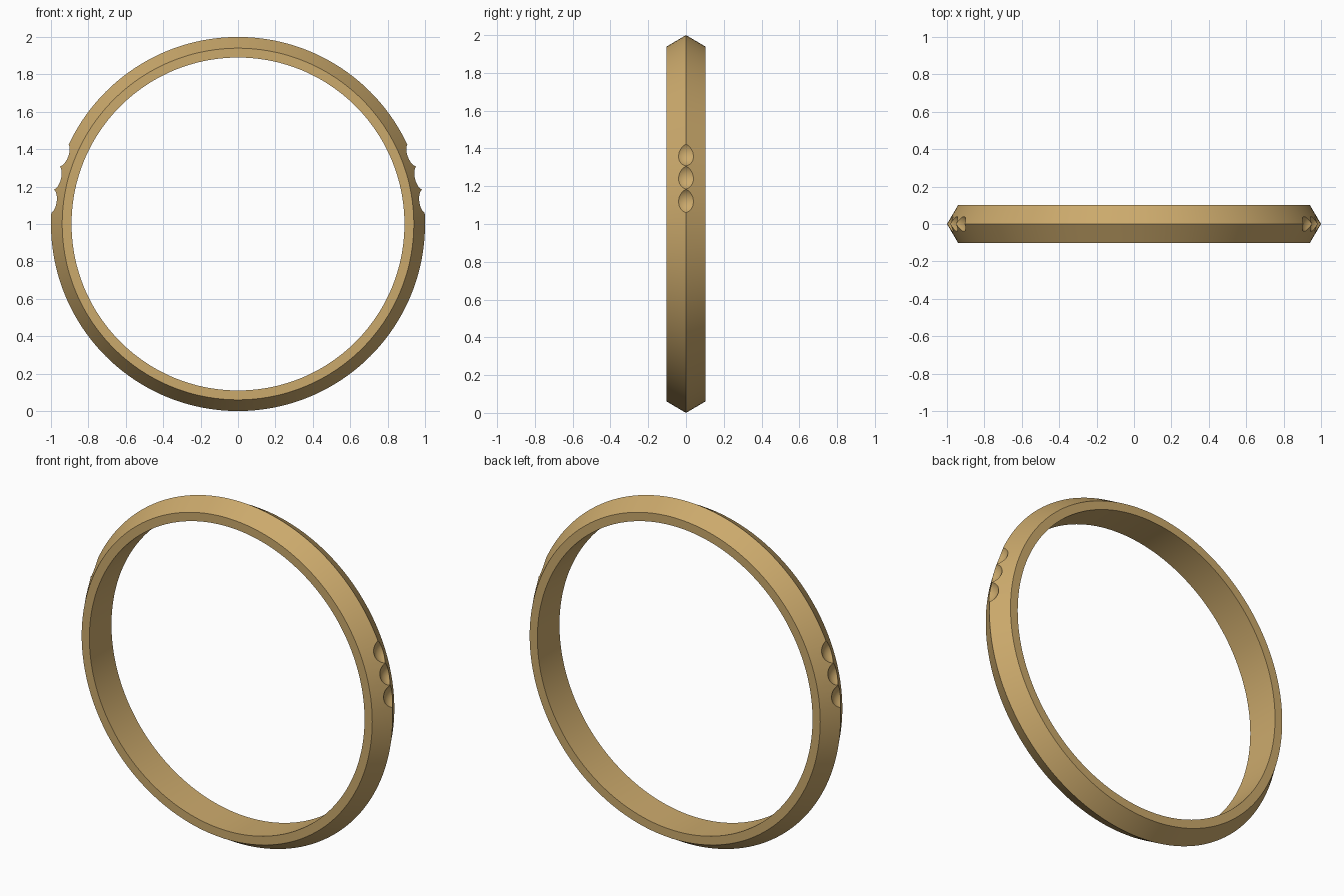
import bpy, bmesh, math
from mathutils import Vector, Matrix

if "Cube" in bpy.data.objects:
    bpy.data.objects.remove(bpy.data.objects["Cube"])

SEGMENTS = 192
CENTRE = Vector((0, 0, 1))

def make_object(name, bm):
    bmesh.ops.recalc_face_normals(bm, faces=bm.faces[:])
    mesh = bpy.data.meshes.new(name)
    bm.to_mesh(mesh)
    bm.free()
    obj = bpy.data.objects.new(name, mesh)
    bpy.context.collection.objects.link(obj)
    return obj

# Ring band: pointed five-sided section (radius, y) swept around the y axis
section = [(1.0, 0), (0.94, 0.102), (0.89, 0.102), (0.89, -0.102), (0.94, -0.102)]
bm = bmesh.new()
loops = []
for i in range(SEGMENTS):
    a = math.tau * i / SEGMENTS
    loops.append([bm.verts.new(CENTRE + Vector((r * math.cos(a), y, r * math.sin(a))))
                  for r, y in section])
for i in range(SEGMENTS):
    p, q = loops[i], loops[(i + 1) % SEGMENTS]
    for j in range(len(section)):
        k = (j + 1) % len(section)
        bm.faces.new((p[j], q[j], q[k], p[k]))
ring = make_object("ring_band", bm)

# Scalloped notches: three round cutters on each shoulder
bm = bmesh.new()
for side in (-1, 1):
    for deg in (7.0, 14.25, 21.5):
        a = math.radians(deg)
        pos = CENTRE + 1.042 * Vector((side * math.cos(a), 0, math.sin(a)))
        bmesh.ops.create_uvsphere(bm, u_segments=40, v_segments=24, radius=0.0765,
                                  matrix=Matrix.Translation(pos) @ Matrix.Rotation(0.013, 4, 'Y'))
cutter = make_object("notch_cutter", bm)
cutter.hide_render = True

cut = ring.modifiers.new("notches", 'BOOLEAN')
cut.operation = 'DIFFERENCE'
cut.solver = 'EXACT'
cut.use_self = True
cut.object = cutter
bpy.context.view_layer.objects.active = ring
ring.select_set(True)
bpy.ops.object.modifier_apply(modifier=cut.name)
bpy.data.objects.remove(cutter)

# Smooth metal with crisp edges
bpy.ops.object.shade_smooth_by_angle(angle=math.radians(25))
gold = bpy.data.materials.new("gold")
gold.diffuse_color = (0.60, 0.40, 0.15, 1)
gold.use_nodes = True
gold.node_tree.nodes["Principled BSDF"].inputs["Base Color"].default_value = gold.diffuse_color
ring.data.materials.clear()
ring.data.materials.append(gold)
